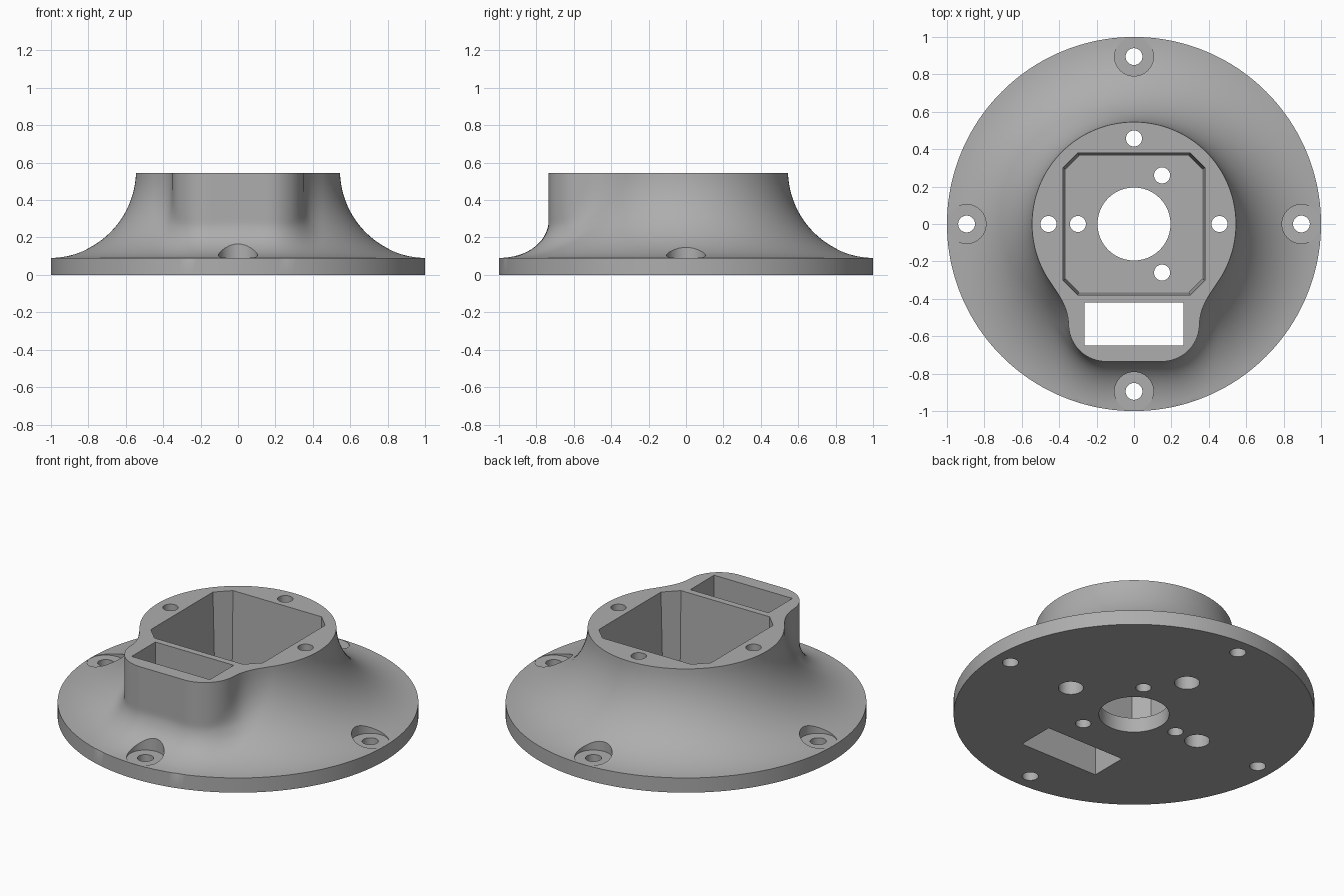
import bpy
from math import sin, cos, tau, sqrt, hypot
from mathutils import Vector

cube = bpy.data.objects.get("Cube")
if cube:
    bpy.data.objects.remove(cube, do_unlink=True)

TOP, RIM, SIDES = 0.545, 0.09, 256

gray = bpy.data.materials.new("plain gray")
gray.use_nodes = True
gray.diffuse_color = (0.42, 0.42, 0.42, 1)
gray.node_tree.nodes["Principled BSDF"].inputs["Base Color"].default_value = gray.diffuse_color


def loft(name, rings):
    """Closed solid through rings of equal point count, bottom to top."""
    n = len(rings[0])
    verts = [p for ring in rings for p in ring]
    faces = [tuple(reversed(range(n))), tuple(range(len(verts) - n, len(verts)))]
    for k in range(len(rings) - 1):
        for i in range(n):
            j = (i + 1) % n
            faces.append((k * n + i, k * n + j, (k + 1) * n + j, (k + 1) * n + i))
    mesh = bpy.data.meshes.new(name)
    mesh.from_pydata(verts, [], faces)
    mesh.materials.append(gray)
    obj = bpy.data.objects.new(name, mesh)
    bpy.context.collection.objects.link(obj)
    return obj


# Body section: flared circle blended with a rounded box at the front
def outside(x, y, z):
    circle = hypot(x, y) - (1.015 - sqrt(0.47 ** 2 - (0.56 - z) ** 2))
    drop = max(0.0, (0.28 - z) / 0.19)
    spread = 0.265 * (1 - sqrt(max(0.0, 1 - drop * drop)))
    corner = 0.2
    qx = abs(x) - 0.35 + corner
    qy = abs(y + 0.3675) - 0.3675 + corner
    box = hypot(max(qx, 0), max(qy, 0)) + min(max(qx, qy), 0) - corner - spread
    blend = 0.001 + 0.1 * min(1, (z - RIM) / 0.15)
    h = max(blend - abs(circle - box), 0) / blend
    return min(circle, box) - h * h * blend / 4


def section(z):
    ring = []
    for i in range(SIDES):
        c, s = cos(tau * i / SIDES), sin(tau * i / SIDES)
        near, far = 0.3, 1.0
        for _ in range(24):
            mid = (near + far) / 2
            if outside(mid * c, mid * s, z) < 0:
                near = mid
            else:
                far = mid
        ring.append((near * c, near * s, z))
    return ring


def circle_ring(x, y, r, z, n):
    return [(x + r * cos(tau * i / n), y + r * sin(tau * i / n), z) for i in range(n)]


LEVELS = 28
rings = [circle_ring(0, 0, 1, 0, SIDES), circle_ring(0, 0, 1, RIM, SIDES)]
rings += [section(RIM + (TOP - RIM) * (k / LEVELS) ** 2) for k in range(1, LEVELS + 1)]
body = loft("flared_mount", rings)


def cut(cutter):
    mod = body.modifiers.new(cutter.name, "BOOLEAN")
    mod.operation, mod.solver, mod.object = "DIFFERENCE", "EXACT", cutter
    bpy.ops.object.select_all(action="DESELECT")
    body.select_set(True)
    bpy.context.view_layer.objects.active = body
    bpy.ops.object.modifier_apply(modifier=mod.name)
    bpy.data.objects.remove(cutter, do_unlink=True)


def drill(x, y, r, low, high, n=40):
    cut(loft("drill", [circle_ring(x, y, r, z, n) for z in (low, high)]))


def octagon(a, chamfer, z):
    b = a - chamfer
    return [(a, -b, z), (a, b, z), (b, a, z), (-b, a, z),
            (-a, b, z), (-a, -b, z), (-b, -a, z), (b, -a, z)]


# Main pocket with slightly drafted walls
cut(loft("pocket", [octagon(0.365, 0.07, RIM), octagon(0.38, 0.08, TOP + 0.01)]))

# Rectangular slot through the front box
cut(loft("slot", [[(-0.265, -0.65, z), (0.265, -0.65, z), (0.265, -0.42, z), (-0.265, -0.42, z)]
                  for z in (-0.1, 0.7)]))

# Central bore and the three small holes in the pocket floor
drill(0, 0, 0.195, -0.1, 0.2, 96)
for k in range(3):
    a = tau * (k / 3 + 1 / 6)
    drill(0.3 * cos(a), 0.3 * sin(a), 0.043, -0.1, 0.2)

# Screw holes in the top rim, widened from below
for x, y in ((0.457, 0), (-0.457, 0), (0, 0.457)):
    drill(x, y, 0.043, -0.1, 0.7)
    drill(x, y, 0.07, -0.1, 0.4)

# Flange screw holes with flat seats
for x, y in ((1, 0), (-1, 0), (0, 1), (0, -1)):
    drill(0.895 * x, 0.895 * y, 0.104, RIM - 0.002, 0.4, 48)
    drill(0.895 * x, 0.895 * y, 0.045, -0.1, 0.4)

body.select_set(True)
bpy.context.view_layer.objects.active = body
bpy.ops.object.shade_smooth_by_angle(angle=0.5)
